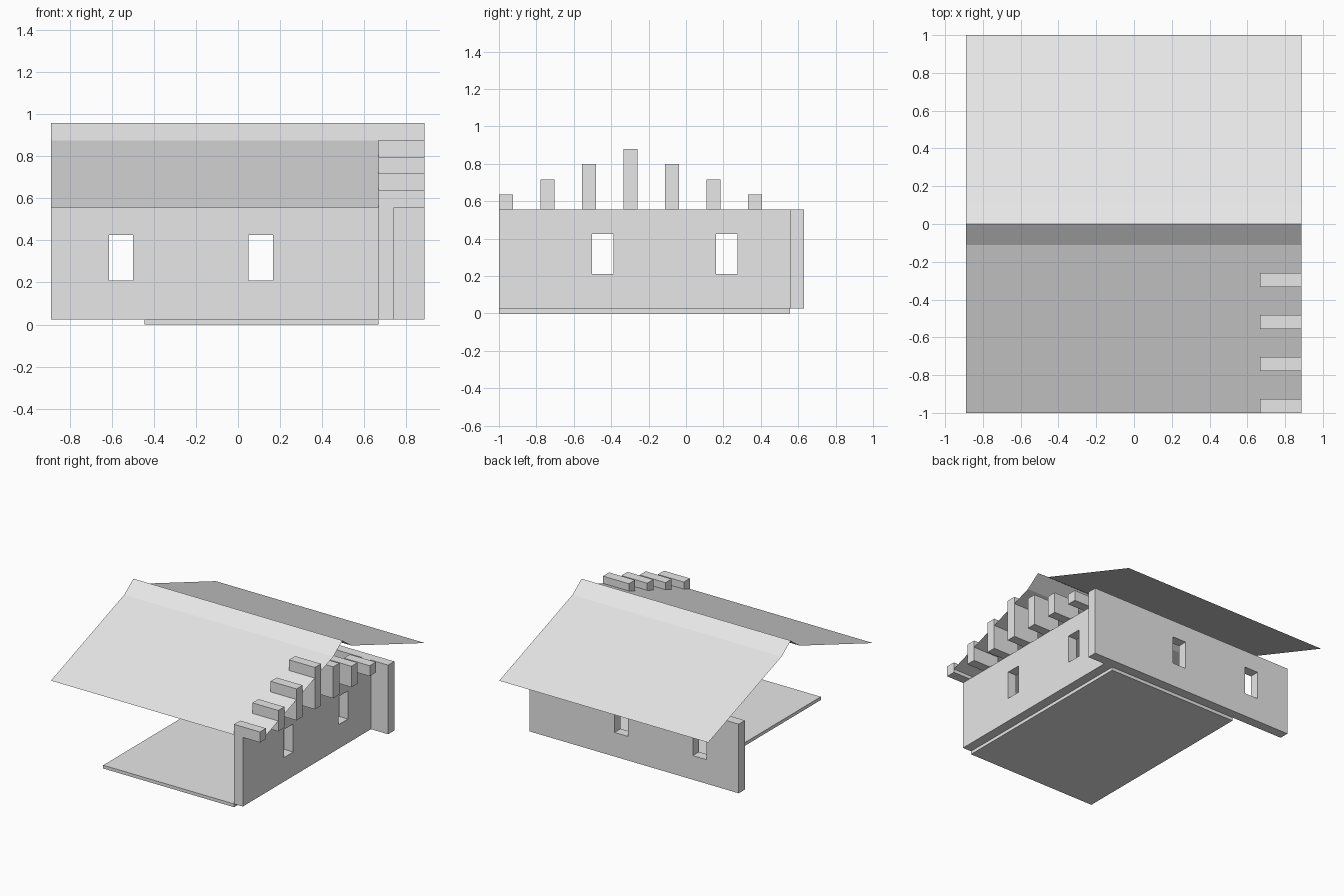
import bpy, bmesh

if "Cube" in bpy.data.objects:
    bpy.data.objects.remove(bpy.data.objects["Cube"])

grey = bpy.data.materials.new("light_grey")
grey.diffuse_color = (0.8, 0.8, 0.8, 1)
grey.use_nodes = True
grey.node_tree.nodes["Principled BSDF"].inputs["Base Color"].default_value = grey.diffuse_color


def mesh_object(name, bm):
    bmesh.ops.recalc_face_normals(bm, faces=bm.faces[:])
    mesh = bpy.data.meshes.new(name)
    bm.to_mesh(mesh)
    bm.free()
    mesh.materials.append(grey)
    obj = bpy.data.objects.new(name, mesh)
    bpy.context.scene.collection.objects.link(obj)
    return obj


def box(name, x, y, z):
    """Box from (min, max) ranges on each axis."""
    bm = bmesh.new()
    bmesh.ops.create_cube(bm, size=1)
    for v in bm.verts:
        v.co = [r[0] if c < 0 else r[1] for c, r in zip(v.co, (x, y, z))]
    return mesh_object(name, bm)


def cut_window(wall, x, y, z=(0.21, 0.425)):
    cutter = box(wall.name + "_window_cutter", x, y, z)
    cutter.hide_render = True
    cutter.hide_set(True)
    mod = wall.modifiers.new("window", 'BOOLEAN')
    mod.operation = 'DIFFERENCE'
    mod.solver = 'EXACT'
    mod.object = cutter


# Floor slab
box("floor", (-0.445, 0.667), (-1, 0.555), (0, 0.025))

# Side and back walls, each with two open windows
wall_z = (0.025, 0.556)
side = box("side_wall", (0.667, 0.741), (-1, 0.555), wall_z)
for y in (-0.503, 0.16):
    cut_window(side, (0.6, 0.8), (y, y + 0.115))
back = box("back_wall", (-0.889, 0.887), (0.555, 0.63), wall_z)
for x in (-0.614, 0.051):
    cut_window(back, (x, x + 0.115), (0.5, 0.7))

# Stepped gable blocks on the side wall
for i in range(7):
    y = -1 + 0.222 * i
    top = 0.878 - 0.0805 * abs(i - 3)
    box(f"gable_block_{i + 1}", (0.667, 0.887), (y, y + 0.074), (0.556, top))

# Thin roof sheet with a steeper ridge
profile = [(-1, 0.556), (-0.111, 0.876), (0, 0.957), (0.111, 0.876), (1, 0.556)]
bm = bmesh.new()
ends = [[bm.verts.new((x, y, z)) for y, z in profile] for x in (-0.889, 0.887)]
for i in range(len(profile) - 1):
    bm.faces.new((ends[0][i], ends[1][i], ends[1][i + 1], ends[0][i + 1]))
mesh_object("roof", bm)
